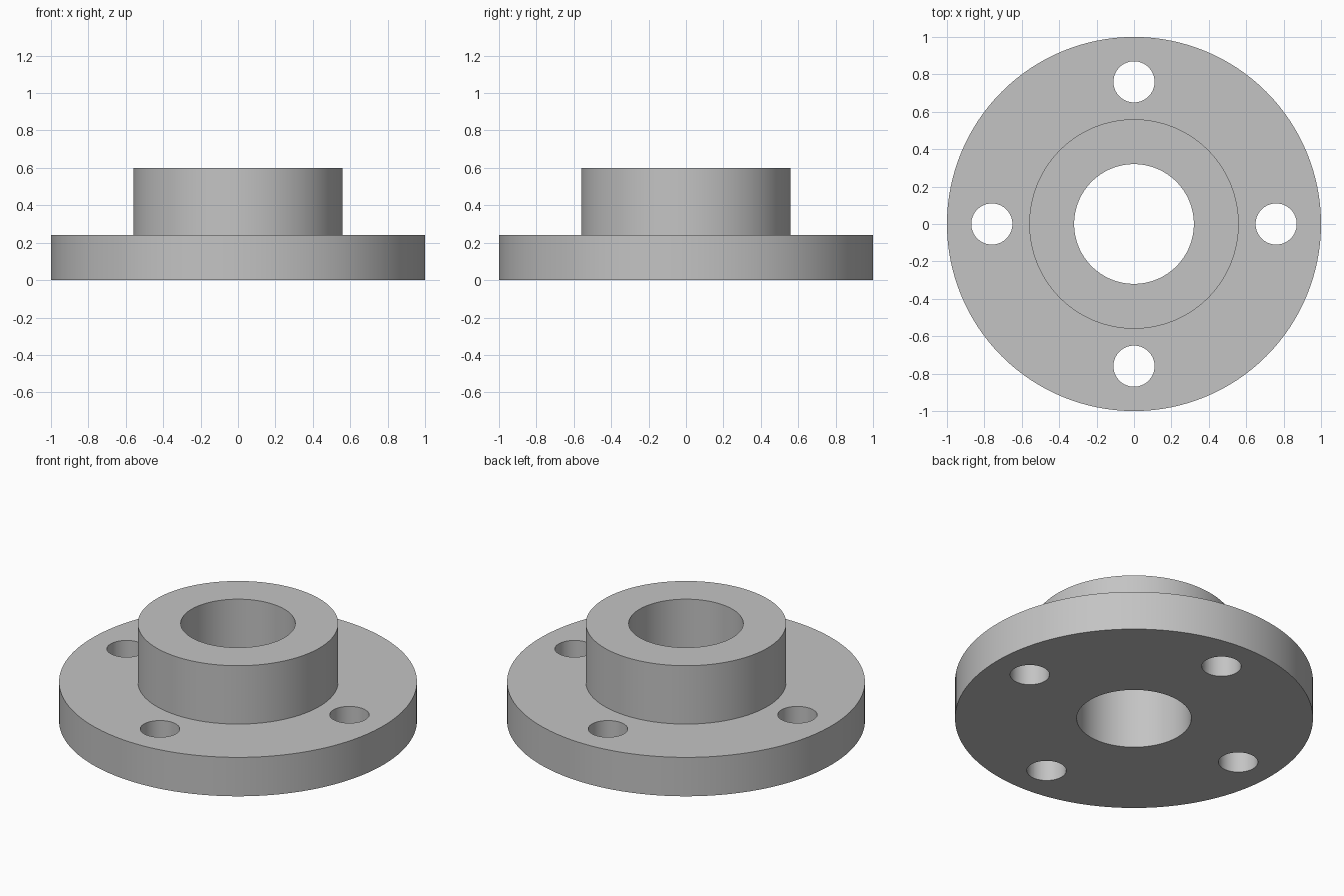
import bpy
import bmesh
from math import cos, sin, tau, radians

if "Cube" in bpy.data.objects:
    bpy.data.objects.remove(bpy.data.objects["Cube"], do_unlink=True)

# Dimensions
FLANGE_R, FLANGE_H = 1.0, 0.24
HUB_R, HUB_TOP = 0.56, 0.6
BORE_R = 0.32
BOLT_R, BOLT_CIRCLE, BOLT_COUNT = 0.11, 0.76, 4

# Plain grey metal
grey = bpy.data.materials.new("grey_metal")
grey.use_nodes = True
colour = (0.55, 0.55, 0.55, 1.0)
grey.diffuse_color = colour
grey.node_tree.nodes["Principled BSDF"].inputs["Base Color"].default_value = colour


def add_object(name, bm):
    bmesh.ops.recalc_face_normals(bm, faces=bm.faces)
    mesh = bpy.data.meshes.new(name)
    bm.to_mesh(mesh)
    bm.free()
    mesh.materials.append(grey)
    obj = bpy.data.objects.new(name, mesh)
    bpy.context.collection.objects.link(obj)
    return obj


def lathe(name, profile, steps):
    """Turn a closed (radius, height) profile around the z axis."""
    bm = bmesh.new()
    verts = [bm.verts.new((r, 0, z)) for r, z in profile]
    edges = [bm.edges.new((v, verts[i - 1])) for i, v in enumerate(verts)]
    bmesh.ops.spin(bm, geom=verts + edges, cent=(0, 0, 0), axis=(0, 0, 1),
                   angle=tau, steps=steps, use_merge=True)
    bmesh.ops.remove_doubles(bm, verts=bm.verts, dist=0.0001)
    return add_object(name, bm)


# Flange, hub and bore as one turned body
body = lathe("flanged_hub", [
    (BORE_R, 0), (FLANGE_R, 0), (FLANGE_R, FLANGE_H),
    (HUB_R, FLANGE_H), (HUB_R, HUB_TOP), (BORE_R, HUB_TOP)], 128)

# Bolt hole cutters, evenly spaced on the bolt circle
bm = bmesh.new()
for i in range(BOLT_COUNT):
    a = tau * i / BOLT_COUNT
    made = bmesh.ops.create_cone(bm, cap_ends=True, segments=64, radius1=BOLT_R,
                                 radius2=BOLT_R, depth=FLANGE_H * 2)
    bmesh.ops.translate(bm, verts=made["verts"], vec=(
        BOLT_CIRCLE * cos(a), BOLT_CIRCLE * sin(a), FLANGE_H / 2))
cutter = add_object("bolt_hole_cutter", bm)
cutter.hide_render = True

# Drill the holes
drill = body.modifiers.new("bolt_holes", "BOOLEAN")
drill.operation = "DIFFERENCE"
drill.solver = "EXACT"
drill.object = cutter
bpy.ops.object.select_all(action="DESELECT")
body.select_set(True)
bpy.context.view_layer.objects.active = body
bpy.ops.object.modifier_apply(modifier=drill.name)
bpy.data.objects.remove(cutter, do_unlink=True)

# Smooth walls with crisp rims
bpy.ops.object.shade_smooth_by_angle(angle=radians(30))
